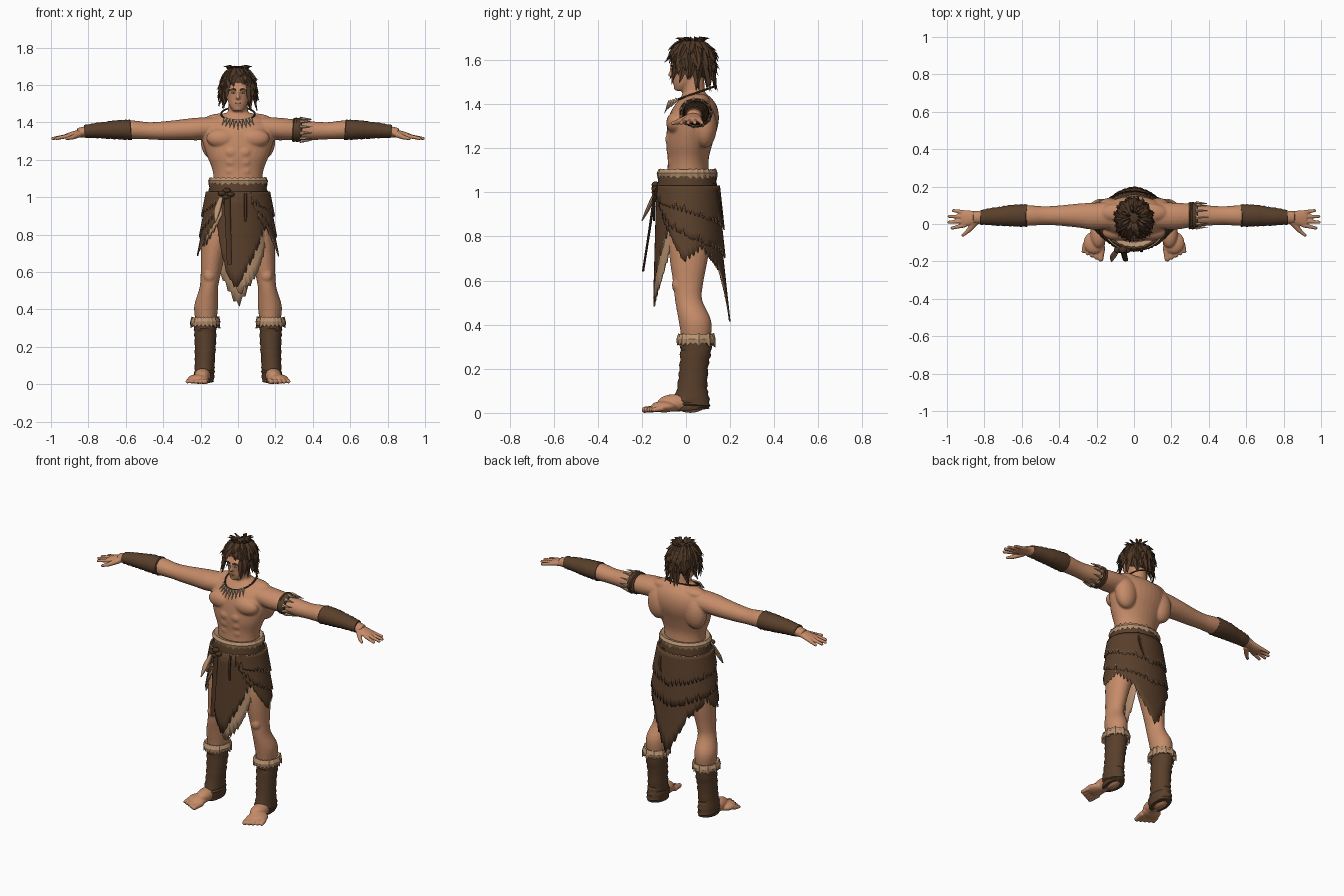
import bpy, bmesh, math, random
from mathutils import Vector, Matrix

random.seed(4)
if "Cube" in bpy.data.objects:
    bpy.data.objects.remove(bpy.data.objects["Cube"])


def material(name, *rgb):
    mat = bpy.data.materials.new(name)
    mat.use_nodes = True
    mat.diffuse_color = (*rgb, 1)
    mat.node_tree.nodes["Principled BSDF"].inputs["Base Color"].default_value = (*rgb, 1)
    return mat


SKIN = material("skin", .56, .26, .14)
HAIR = material("dark brown hair", .075, .038, .019)
LEATHER = material("brown leather", .10, .05, .024)
STRAP = material("dark strap", .065, .033, .017)
FUR = material("tan fur", .48, .29, .165)
BONE = material("bone", .55, .38, .25)
WHITE = material("eye white", .7, .62, .55)
LIP = material("lip", .36, .15, .085)


def finish(name, bm, *mats, mirror=False, voxel=0, sheet=0, angle=40):
    """Turn a bmesh into an object, with the modifiers it needs."""
    bmesh.ops.recalc_face_normals(bm, faces=bm.faces) if not sheet else None
    mesh = bpy.data.meshes.new(name)
    bm.to_mesh(mesh)
    bm.free()
    ob = bpy.data.objects.new(name, mesh)
    bpy.context.collection.objects.link(ob)
    for mat in mats:
        mesh.materials.append(mat)
    bpy.ops.object.select_all(action='DESELECT')
    ob.select_set(True)
    bpy.context.view_layer.objects.active = ob
    bpy.ops.object.shade_smooth_by_angle(angle=math.radians(angle))
    if mirror:
        ob.modifiers.new("mirror", 'MIRROR').use_mirror_merge = False
    if voxel:
        mod = ob.modifiers.new("fuse", 'REMESH')
        mod.mode, mod.voxel_size, mod.use_smooth_shade = 'VOXEL', voxel, True
        mod = ob.modifiers.new("soften", 'SMOOTH')
        mod.factor, mod.iterations = .5, 6
    if sheet:
        mod = ob.modifiers.new("thickness", 'SOLIDIFY')
        mod.thickness, mod.offset = sheet, -1
        mod.material_offset = mod.material_offset_rim = len(mats) - 1
    return ob


def spline(rows, steps):
    """Smooth interpolation through rows of numbers."""
    out = []
    for i in range(len(rows) - 1):
        quad = [rows[min(max(i + d, 0), len(rows) - 1)] for d in (-1, 0, 1, 2)]
        for k in range(steps):
            t = k / steps
            out.append([b + .5 * t * (c - a + t * (2*a - 5*b + 4*c - d + t * (3*(b - c) + d - a)))
                        for a, b, c, d in zip(*quad)])
    return out + [rows[-1]]


def skin_rings(bm, rings):
    for lo, hi in zip(rings, rings[1:]):
        for j in range(len(lo)):
            n = (j + 1) % len(lo)
            bm.faces.new((lo[j], lo[n], hi[n], hi[j]))


def tube(bm, rows, axis='Z', steps=4, ridge=0, seg=20):
    """Rows are position along the axis, two centres, two radii."""
    rings = []
    for i, (u, c1, c2, r1, r2) in enumerate(spline(rows, steps)):
        g, ring = 1 + ridge * (i % 2), []
        for j in range(seg):
            a = math.tau * j / seg
            p, q = c1 + g * r1 * math.cos(a), c2 + g * r2 * math.sin(a)
            w = u + ridge * .07 * math.sin(a + i)
            ring.append(bm.verts.new((p, q, w) if axis == 'Z' else (w, p, q)))
        rings.append(ring)
    skin_rings(bm, rings)
    bm.faces.new(rings[0])
    bm.faces.new(rings[-1])


def blob(bm, loc, size):
    mat = Matrix.LocRotScale(Vector(loc), None, Vector(size))
    bmesh.ops.create_uvsphere(bm, u_segments=20, v_segments=12, radius=1, matrix=mat)


def cone(bm, p, q, r1, r2=0, seg=10):
    p, q = Vector(p), Vector(q)
    turn = (q - p).to_track_quat('Z', 'Y').to_matrix().to_4x4()
    bmesh.ops.create_cone(bm, cap_ends=True, segments=seg, radius1=r1, radius2=r2,
                          depth=(q - p).length, matrix=Matrix.Translation((p + q) / 2) @ turn)


def finger(bm, p, q, r1, r2):
    cone(bm, p, q, r1, r2)
    blob(bm, p, [r1] * 3)
    blob(bm, q, [r2] * 3)


# Body: torso, head, arm and leg masses fused into one skin
bm = bmesh.new()
tube(bm, [(.84, 0, .02, .10, .08), (.95, 0, .01, .14, .10), (1.08, 0, .01, .13, .095),
          (1.15, 0, .01, .138, .093), (1.22, 0, .015, .165, .105), (1.3, 0, .03, .19, .115),
          (1.36, 0, .038, .19, .11), (1.41, 0, .045, .16, .085), (1.45, 0, .04, .07, .05)], seg=32)
tube(bm, [(1.38, 0, .04, .07, .06), (1.45, 0, .035, .055, .052), (1.53, 0, .03, .052, .052)])
tube(bm, [(1.46, 0, -.025, .026, .024), (1.49, 0, -.01, .047, .047), (1.53, 0, 0, .058, .06),
          (1.57, 0, .005, .064, .069), (1.61, 0, .015, .064, .07)], seg=24)
blob(bm, (0, .03, 1.595), (.073, .085, .085))
tube(bm, [(.1, .045, 1.375, .07, .055), (.22, .042, 1.365, .072, .06), (.3, .045, 1.36, .064, .056),
          (.4, .045, 1.355, .054, .05), (.48, .045, 1.355, .05, .046), (.56, .045, 1.36, .055, .05),
          (.64, .045, 1.36, .053, .046), (.74, .04, 1.357, .043, .038), (.86, .035, 1.345, .032, .025)], 'X')
tube(bm, [(.9, .085, .015, .08, .095), (.78, .115, .015, .077, .097), (.68, .135, .012, .064, .084),
          (.58, .147, .01, .053, .067), (.51, .157, .012, .05, .062), (.42, .17, .04, .064, .074),
          (.33, .172, .045, .056, .066), (.2, .175, .035, .044, .05), (.06, .178, .03, .04, .05)])
for loc, size in [((.085, -.045, 1.315), (.085, .045, .052)), ((.13, .085, 1.3), (.07, .055, .1)),
                  ((.08, .06, 1.415), (.1, .05, .033)), ((.225, .042, 1.363), (.07, .068, .06)),
                  ((.08, .06, .9), (.08, .07, .08)), ((.153, -.042, .58), (.03, .022, .035)),
                  ((0, -.07, 1.533), (.011, .014, .011)), ((0, -.062, 1.555), (.008, .013, .026)),
                  ((.027, -.055, 1.58), (.026, .014, .009)), ((0, -.05, 1.502), (.022, .012, .014)),
                  ((0, -.043, 1.472), (.018, .012, .012)), ((.066, .02, 1.55), (.008, .015, .025))]:
    blob(bm, loc, size)
for z in (1.14, 1.19, 1.24):
    blob(bm, (.034, .06 - z * .113, z), (.032, .014, .025))
finish("body", bm, SKIN, mirror=True, voxel=.006)

# Hands
bm = bmesh.new()
tube(bm, [(.8, .036, 1.352, .034, .026), (.85, .034, 1.342, .036, .02),
          (.9, .03, 1.33, .044, .017), (.925, .028, 1.325, .04, .013)], 'X')
for i, reach in enumerate((.965, .988, .99, .972)):
    y = .062 - i * .023
    finger(bm, (.905, y, 1.328), (reach, y * 1.35 - .012, 1.314), .012, .009)
finger(bm, (.85, .005, 1.335), (.885, -.035, 1.32), .017, .013)
finger(bm, (.885, -.035, 1.32), (.915, -.06, 1.313), .012, .009)
finish("hands", bm, SKIN, mirror=True, voxel=.004)

# Bare feet with toes
bm = bmesh.new()
blob(bm, (.18, .02, .045), (.043, .075, .045))
blob(bm, (.19, -.05, .045), (.045, .08, .04))
blob(bm, (.212, -.1, .028), (.058, .06, .026))
for i in range(5):
    x = .17 + i * .023
    finger(bm, (x, -.13 + i * .005, .02), (x + .008, -.187 + i * .01, .014), .017 - i * .001, .0145 - i * .001)
finish("feet", bm, SKIN, mirror=True, voxel=.004)

# Face details
bm = bmesh.new()
blob(bm, (.025, -.06, 1.558), (.011, .006, .005))
finish("eye_whites", bm, WHITE, mirror=True)
bm = bmesh.new()
blob(bm, (.025, -.0645, 1.558), (.004, .003, .0045))
tube(bm, [(.01, -.068, 1.572, .003, .004), (.03, -.066, 1.58, .004, .005), (.047, -.052, 1.575, .003, .002)], 'X')
finish("irises_and_brows", bm, HAIR, mirror=True)
bm = bmesh.new()
blob(bm, (0, -.06, 1.502), (.016, .004, .005))
finish("lips", bm, LIP)

# Hair: a cap, layered locks falling from the crown, and upright tufts
bm = bmesh.new()
blob(bm, (0, .04, 1.6), (.082, .096, .09))


def lock(path, width):
    rings = []
    for k, p in enumerate(path[:-1]):
        along = (path[k + 1] - p).normalized()
        out = Vector((p.x, p.y - .02, .02))
        side = along.cross(out).normalized()
        s = width * (.7, 1, .9, .55)[k]
        up = side.cross(along) * s * .5
        rings.append([bm.verts.new(v) for v in (p + side * s, p + up, p - side * s, p - up)])
    skin_rings(bm, rings)
    tip = bm.verts.new(path[-1])
    for j in range(4):
        bm.faces.new((rings[-1][j], rings[-1][j - 1], tip))


for top, low, count, push in [(1.688, 1.6, 17, .28), (1.67, 1.54, 24, .3), (1.64, 1.5, 26, .28), (1.6, 1.44, 26, .2)]:
    for j in range(count):
        a = math.tau * (j + random.random() * .6) / count - math.pi
        end = low + random.uniform(0, .05)
        if -.38 < a < .75:
            if top < 1.65:
                continue
            end = max(end, 1.6 + .012 * random.random())
        elif abs(a) < 1.6:
            end = max(end, 1.48 + .03 * random.random())
        swirl, path = random.uniform(-.35, .35), []
        for k in range(5):
            t = k / 4
            z = top + (end - top) * t
            r = math.sqrt(1 - max(0, (z - 1.59) / .108) ** 2) + push * t * t * random.uniform(.6, 1.2)
            turn = a + swirl * t
            path.append(Vector((.088 * r * math.sin(turn), .025 - .098 * r * math.cos(turn), z)))
        lock(path, random.uniform(.015, .022))
for j in range(12):
    a = j * 2.4
    out = Vector((math.sin(a), -math.cos(a), 0))
    base = Vector((0, .03, 1.67)) + out * .02
    lock([base + out * .015 * k + Vector((0, 0, .017 * k - .0025 * k * k)) for k in range(5)], .016)
finish("hair", bm, HAIR, angle=30)


def hide_layer(name, hem, *mats, top=1.03, out=0, flare=1, jag=.035):
    """A ragged skirt layer; the hem is a list of angle from the front and height."""
    bm, cols = bmesh.new(), []
    first, last = hem[0][0], hem[-1][0]
    count = int((last - first) / 3.5)
    for i in range(count + 1):
        deg = first + (last - first) * i / count
        (a0, z0), (a1, z1) = next(s for s in zip(hem, hem[1:]) if deg <= s[1][0] + .01)
        low = z0 + (z1 - z0) * (deg - a0) / (a1 - a0) + (random.random() * jag if i % 2 else 0)
        a, col = math.radians(deg), []
        for k in range(8):
            z = top + (low - top) * k / 7
            grow = flare * (1.05 - z)
            col.append(bm.verts.new(((.148 + out + .2 * grow) * math.sin(a),
                                     .005 - (.127 + out + .11 * grow) * math.cos(a), z)))
        cols.append(col)
    for left, right in zip(cols, cols[1:]):
        for k in range(7):
            bm.faces.new((left[k], left[k + 1], right[k + 1], right[k]))
    finish(name, bm, *mats, sheet=.007, angle=25)


# Skirt: ragged tiers with a long point behind, and a fur-edged front panel
hide_layer("skirt_long_tier", [(38, .88), (60, .8), (85, .68), (115, .74), (150, .64), (180, .4), (210, .64),
                               (245, .74), (275, .68), (300, .78), (322, .88)], LEATHER, FUR)
hide_layer("skirt_middle_tier", [(30, .94), (60, .84), (95, .79), (180, .7), (265, .79), (300, .84), (330, .94)],
           LEATHER, FUR, out=.01, jag=.05)
hide_layer("skirt_upper_tier", [(25, .96), (95, .9), (180, .83), (265, .9), (335, .96)],
           LEATHER, FUR, out=.02, jag=.05)
hide_layer("front_panel", [(-42, .85), (-24, .62), (-4, .5), (20, .63), (45, .77), (70, .88)],
           LEATHER, FUR, out=.012, flare=.25)
hide_layer("front_panel_fur", [(-14, .6), (3, .47), (25, .54), (48, .67), (66, .79), (78, .87)],
           FUR, out=.004, flare=.35, jag=.05)
hide_layer("side_fur", [(-80, .74), (-60, .74), (-46, .8), (-30, .9)], FUR, out=.004, flare=.8, jag=.06)

# Belt, knot and hanging straps
bm = bmesh.new()
tube(bm, [(.985, 0, .005, .16, .138), (1.03, 0, .005, .155, .134), (1.08, 0, .005, .15, .128)],
     steps=3, ridge=.03, seg=40)
finish("belt", bm, LEATHER)
bm = bmesh.new()
tube(bm, [(1.03, -.06, -.14, .018, .008), (.9, -.055, -.155, .016, .006), (.64, -.045, -.195, .014, .005)], seg=8)
tube(bm, [(1.02, .04, -.134, .008, .006), (.94, .04, -.145, .009, .006), (.87, .042, -.145, .007, .004)], seg=8)
tube(bm, [(1.04, .07, .125, .01, .008), (.96, .08, .15, .009, .007), (.88, .06, .16, .007, .005)], seg=8)
for x, z in ((-.085, 1.02), (-.06, 1.035), (-.065, 1.0), (-.04, 1.015)):
    blob(bm, (x, -.138, z), (.022, .018, .014))
finish("straps_and_knot", bm, STRAP)
bm = bmesh.new()
tube(bm, [(1.0, -.09, -.14, .012, .008), (.93, -.11, -.17, .018, .01), (.87, -.12, -.2, .004, .003)], seg=8)
finish("fur_tassel", bm, FUR)


def fur_ring(name, cx, cy, z, rx, ry, h, mirror=False, count=56):
    """A ring of ragged tufts."""
    bm, rings = bmesh.new(), []
    for j in range(count):
        a = math.tau * j / count
        rag = random.uniform(.2, 1) * h if j % 2 else 0
        ring = [(-.025, h * .5), (rag * .3, h * .8 + rag * .4), (.012, 0), (.006 + rag * .3, -h * .7 - rag),
                (-.025, -h * .5)]
        rings.append([bm.verts.new((cx + (rx + d) * math.cos(a), cy + (ry + d) * math.sin(a), z + e))
                      for d, e in ring])
    skin_rings(bm, rings + rings[:1])
    finish(name, bm, FUR, mirror=mirror, angle=25)


fur_ring("waist_fur", 0, .005, 1.088, .148, .126, .018)
fur_ring("boot_cuffs", .175, .045, .335, .069, .077, .025, mirror=True, count=40)

# Wrapped leg and forearm coverings
bm = bmesh.new()
tube(bm, [(.012, .18, .025, .046, .075), (.05, .18, .022, .052, .082), (.11, .178, .028, .051, .066),
          (.2, .175, .035, .054, .063), (.28, .175, .044, .057, .067), (.34, .175, .045, .058, .07)],
     steps=4, ridge=.08, seg=28)
finish("leg_wraps", bm, LEATHER, mirror=True)
bm = bmesh.new()
tube(bm, [(.57, .045, 1.36, .058, .053), (.65, .045, 1.36, .056, .049), (.74, .04, 1.357, .047, .041),
          (.82, .036, 1.352, .038, .034)], 'X', steps=6, ridge=.06, seg=24)
finish("bracers", bm, LEATHER, mirror=True)

# Left armband with teeth
bm = bmesh.new()
tube(bm, [(.292, .045, 1.36, .069, .061), (.315, .045, 1.36, .071, .063), (.34, .045, 1.36, .067, .059)],
     'X', steps=3, ridge=.05, seg=28)
finish("armband", bm, LEATHER)
bm = bmesh.new()
for j in range(11):
    a = math.tau * j / 11
    c, s = math.cos(a), math.sin(a)
    cone(bm, (.33, .045 + .068 * c, 1.36 + .06 * s), (.4, .045 + .064 * c, 1.36 + .058 * s), .011, seg=6)
finish("armband_teeth", bm, BONE)

# Necklace: cord ring and fanned teeth
bm = bmesh.new()
loop = [Vector((.09 * math.sin(a), .03 - .098 * math.cos(a), 1.445 - .035 * math.cos(a)))
        for a in (math.tau * j / 36 for j in range(37))]
for p, q in zip(loop, loop[1:]):
    cone(bm, p, q, .005, .005, seg=6)
finish("necklace_cord", bm, STRAP)
bm = bmesh.new()
for j in range(-4, 5):
    a = j * .2
    p = Vector((.09 * math.sin(a), .028 - .1 * math.cos(a), 1.447 - .035 * math.cos(a)))
    cone(bm, p, p + Vector((.03 * math.sin(a), -.028, -.058 + abs(j) * .005)), .01, seg=6)
finish("necklace_teeth", bm, BONE)
